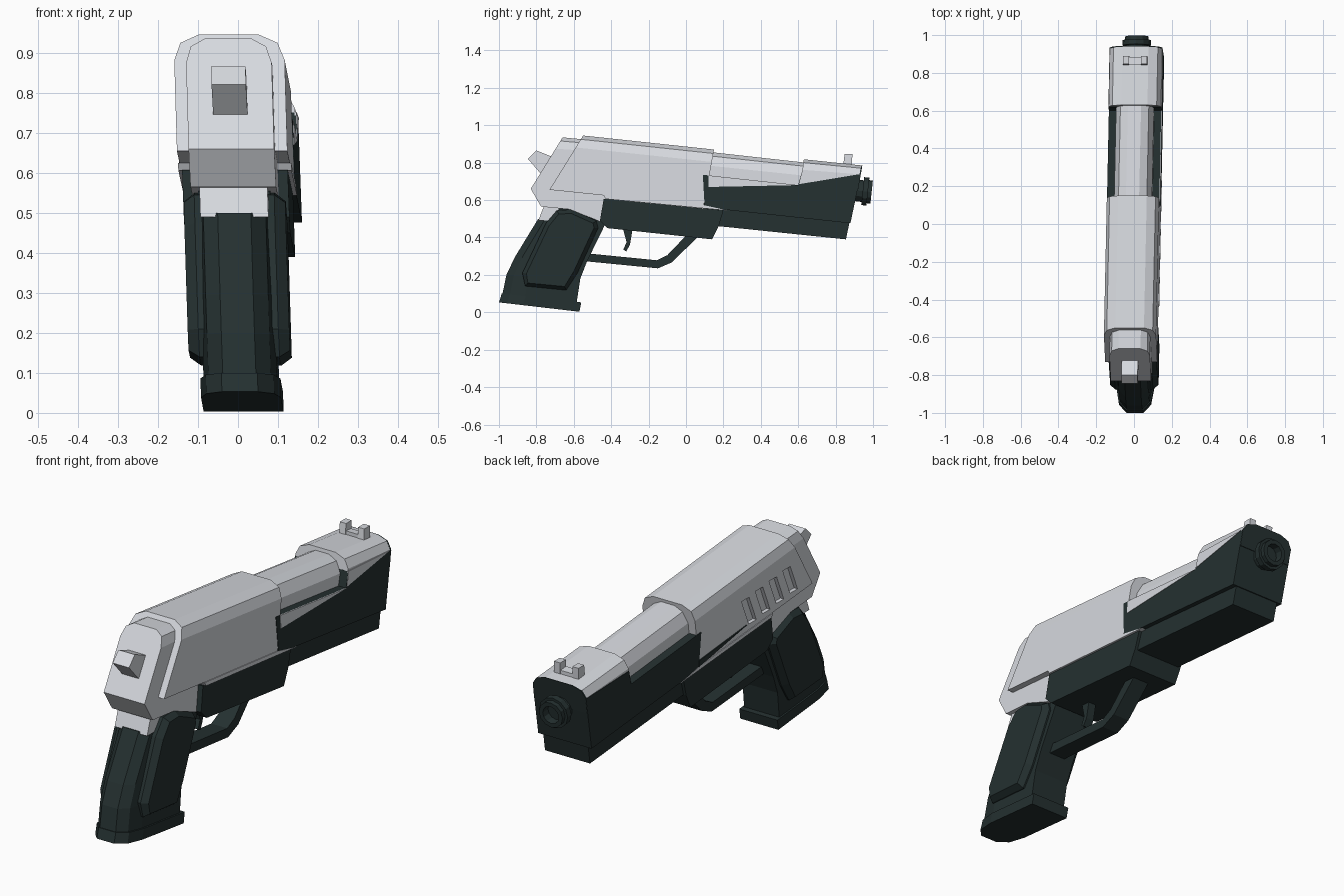
import bpy, bmesh, math
from mathutils import Vector

if "Cube" in bpy.data.objects:
    bpy.data.objects.remove(bpy.data.objects["Cube"], do_unlink=True)


def material(name, rgb):
    m = bpy.data.materials.new(name)
    m.use_nodes = True
    m.diffuse_color = (*rgb, 1)
    bsdf = next(n for n in m.node_tree.nodes if n.type == 'BSDF_PRINCIPLED')
    bsdf.inputs["Base Color"].default_value = (*rgb, 1)
    bsdf.inputs["Roughness"].default_value = 0.6
    return m


LIGHT = material("light_grey", (0.68, 0.70, 0.74))
DARK = material("dark_green_grey", (0.018, 0.03, 0.03))


def finish(name, bm, mat):
    # the whole model leans a little: slight yaw and roll
    for v in bm.verts:
        v.co.x += 0.004 + 0.017 * v.co.y - 0.04 * (v.co.z - 0.5)
    bmesh.ops.recalc_face_normals(bm, faces=bm.faces)
    me = bpy.data.meshes.new(name)
    bm.to_mesh(me)
    bm.free()
    me.materials.append(mat)
    ob = bpy.data.objects.new(name, me)
    bpy.context.scene.collection.objects.link(ob)
    return ob


def skin(bm, rings):
    # closed tube of rings with end caps; returns the caps
    rows = [[bm.verts.new(p) for p in r] for r in rings]
    n = len(rows[0])
    for a, b in zip(rows, rows[1:]):
        for i in range(n):
            j = (i + 1) % n
            bm.faces.new((a[i], a[j], b[j], b[i]))
    return [bm.faces.new(rows[0]), bm.faces.new(rows[-1])]


def prism(name, pts, hw, mat, span=None, raised=None):
    # side profile in (y, z), extruded across x
    x0, x1 = span or (-hw, hw)
    bm = bmesh.new()
    caps = skin(bm, [[(x, y, z) for y, z in pts] for x in (x0, x1)])
    if raised:
        bmesh.ops.recalc_face_normals(bm, faces=bm.faces)
        bmesh.ops.inset_individual(bm, faces=caps, thickness=raised[0], depth=raised[1])
    return finish(name, bm, mat)


def loft(name, ends, hw, section, mat):
    # each end runs from a to b in (y, z); section gives (width share, share of a-b)
    rings = []
    for a, b in ends:
        a, b = Vector(a), Vector(b)
        half = [(w * hw, a.lerp(b, t)) for w, t in section]
        ring = half + [(-x, p) for x, p in reversed(half)]
        rings.append([(x, p.x, p.y) for x, p in ring])
    bm = bmesh.new()
    skin(bm, rings)
    return finish(name, bm, mat)


ROOF = [(0.55, 0), (0.88, 0.07), (1, 0.22), (1, 1)]
CAP = [(0.5, 0), (0.85, 0.12), (1, 0.38), (1, 1)]
ROUND = [(0.35, 0), (0.75, 0.1), (1, 0.35), (1, 1)]
GRIP = [(0.45, 0), (0.85, 0.1), (1, 0.3), (1, 1)]

# slide with slanted grooves on its right side
slide = loft("slide", [((-0.55, 0.945), (-0.73, 0.655)),
                       ((0.15, 0.87), (0.095, 0.57))], 0.138, ROOF, LIGHT)
for i in range(4):
    y, z = -0.56 + 0.1 * i, 0.80 - 0.011 * i
    cutter = prism("groove_cutter", [(y, z), (y + 0.055, z), (y - 0.005, z - 0.13),
                                     (y - 0.06, z - 0.13)], 0, LIGHT, (-0.2, -0.12))
    cutter.hide_render = True
    cutter.hide_viewport = True
    mod = slide.modifiers.new("groove", 'BOOLEAN')
    mod.operation = 'DIFFERENCE'
    mod.object = cutter

# rear of the slide
loft("slide_rear", [((-0.66, 0.935), (-0.83, 0.66)),
                    ((-0.5, 0.92), (-0.6, 0.66))], 0.107, ROOF, LIGHT)
prism("rear_chin", [(-0.83, 0.66), (-0.775, 0.565), (-0.62, 0.55), (-0.46, 0.485),
                    (-0.4, 0.6), (0.08, 0.555), (0.08, 0.6), (-0.6, 0.68)], 0.107, LIGHT)
prism("hammer", [(-0.8, 0.865), (-0.845, 0.82), (-0.78, 0.745), (-0.7, 0.76),
                 (-0.7, 0.825)], 0.043, LIGHT)

# barrel and muzzle block
loft("barrel", [((0.1, 0.86), (0.1, 0.65)), ((0.64, 0.80), (0.64, 0.6))], 0.1, ROUND, LIGHT)
loft("muzzle_cap", [((0.63, 0.818), (0.61, 0.67)),
                    ((0.94, 0.785), (0.92, 0.66))], 0.138, CAP, LIGHT)
loft("muzzle_face", [((0.936, 0.785), (0.914, 0.66)),
                     ((0.943, 0.785), (0.921, 0.66))], 0.139, CAP, DARK)
prism("front_body", [(0.09, 0.735), (0.6, 0.68), (0.62, 0.75), (0.934, 0.735),
                     (0.879, 0.476), (0.1, 0.56)], 0.14, DARK)
prism("lower_rail", [(0.1, 0.57), (0.875, 0.485), (0.855, 0.39), (0.1, 0.468)], 0.118, DARK)

# muzzle: stepped tube with a recessed bore
axis = Vector((0, 0.994, -0.107))
up = Vector((0, 0.107, 0.994))
base = Vector((0, 0.905, 0.652))
tube = [(0, 0.058), (0.04, 0.058), (0.04, 0.075), (0.068, 0.075), (0.068, 0.062),
        (0.088, 0.062), (0.088, 0.042), (0.05, 0.042)]
angles = [math.tau * k / 12 for k in range(12)]
bm = bmesh.new()
skin(bm, [[base + axis * s + (up * math.cos(a) + Vector((math.sin(a), 0, 0))) * r
           for a in angles] for s, r in tube])
finish("muzzle_tube", bm, DARK)

# sight: two posts on a low bar
prism("sight_bar", [(0.845, 0.78), (0.845, 0.812), (0.885, 0.808), (0.885, 0.77)], 0.06, LIGHT)
for side, x in (("right", -0.048), ("left", 0.048)):
    prism("sight_post_" + side, [(0.84, 0.78), (0.848, 0.845), (0.89, 0.845), (0.885, 0.77)],
          0, LIGHT, (x - 0.016, x + 0.016))

# frame, trigger and guard
prism("frame", [(-0.44, 0.607), (0.2, 0.545), (0.175, 0.46), (0.14, 0.39),
                (-0.42, 0.45), (-0.46, 0.49)], 0.132, DARK)
prism("trigger", [(-0.34, 0.46), (-0.285, 0.45), (-0.3, 0.36), (-0.32, 0.325),
                  (-0.335, 0.335), (-0.318, 0.375)], 0.02, DARK)
prism("trigger_guard", [(-0.56, 0.318), (-0.155, 0.278), (-0.1, 0.305), (0.01, 0.42),
                        (0.07, 0.41), (-0.075, 0.267), (-0.15, 0.235), (-0.56, 0.275)],
      0.042, DARK)

# grip
prism("grip_neck", [(-0.79, 0.49), (-0.755, 0.58), (-0.6, 0.58), (-0.5, 0.49)], 0.085, LIGHT)
prism("grip_top", [(-0.71, 0.48), (-0.68, 0.555), (-0.62, 0.555), (-0.43, 0.487)], 0.09, DARK)
loft("grip", [((-0.79, 0.5), (-0.425, 0.485)), ((-0.915, 0.295), (-0.53, 0.27)),
              ((-0.96, 0.2), (-0.565, 0.18)), ((-0.983, 0.09), (-0.585, 0.05))],
     0.092, GRIP, DARK)
loft("grip_base", [((-0.985, 0.1), (-0.56, 0.053)), ((-1, 0.053), (-0.57, 0.003))],
     0.1, GRIP, DARK)
prism("grip_panel", [(-0.69, 0.545), (-0.61, 0.55), (-0.48, 0.49), (-0.47, 0.45),
                     (-0.58, 0.21), (-0.64, 0.118), (-0.86, 0.14), (-0.875, 0.21),
                     (-0.75, 0.475)], 0.1, DARK, raised=(0.022, 0.027))

# colour wedges along the sides
prism("light_strip", [(-0.44, 0.625), (-0.43, 0.606), (0.23, 0.543), (0.09, 0.574)],
      0.1415, LIGHT)
prism("dark_wedge", [(-0.245, 0.64), (0.1, 0.602), (0.1, 0.572)], 0, DARK, (-0.143, -0.137))
prism("left_muzzle_wedge", [(0.92, 0.737), (0.62, 0.752), (0.605, 0.685)],
      0, LIGHT, (0.137, 0.142))
prism("left_body_wedge", [(0.6, 0.68), (0.12, 0.732), (0.12, 0.67)], 0, LIGHT, (0.137, 0.142))
